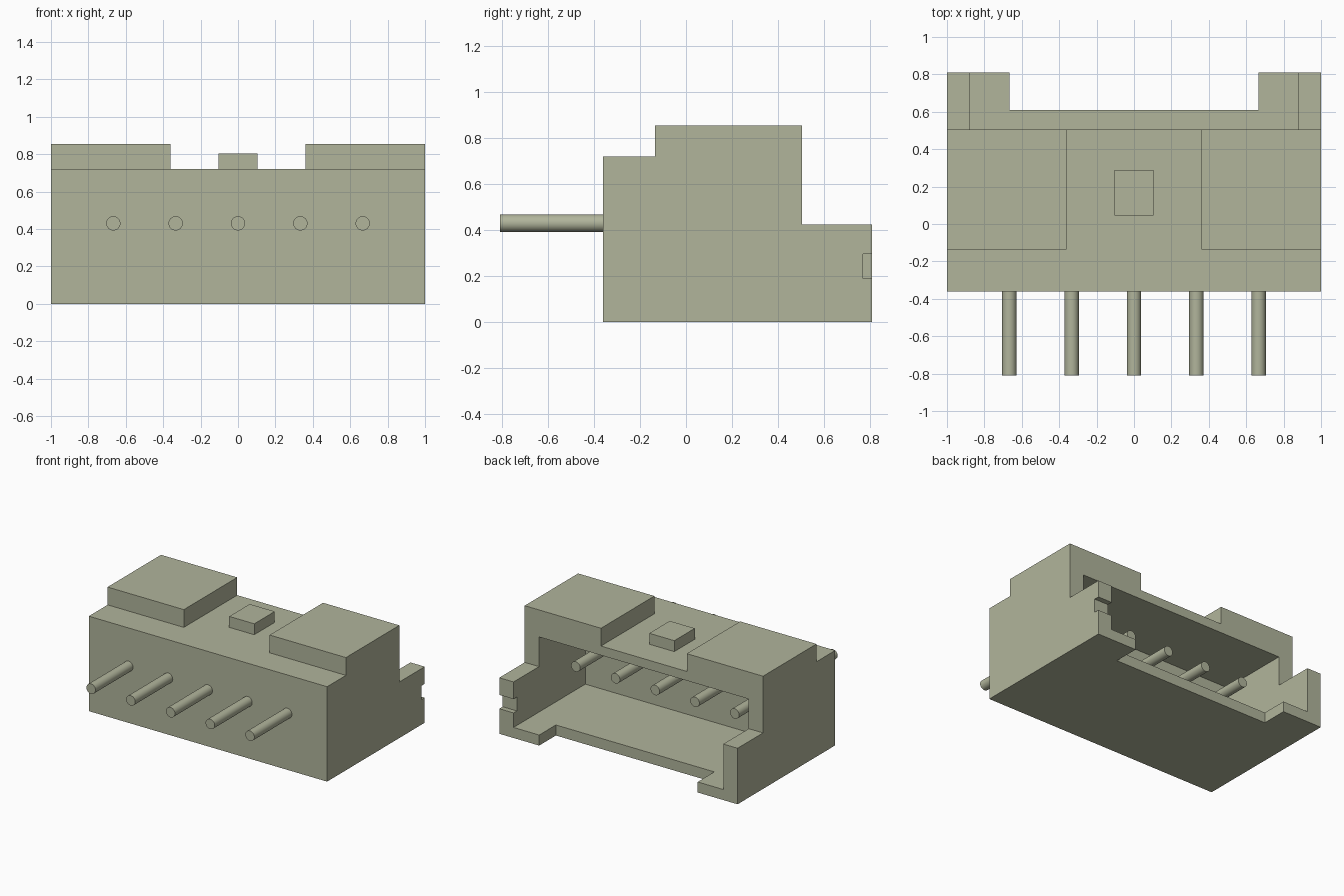
import bpy
import bmesh
import math

if "Cube" in bpy.data.objects:
    bpy.data.objects.remove(bpy.data.objects["Cube"], do_unlink=True)

# One flat colour for everything
COLOUR = (0.44, 0.46, 0.33, 1.0)
mat = bpy.data.materials.new("sage_plastic")
mat.use_nodes = True
mat.diffuse_color = COLOUR
bsdf = mat.node_tree.nodes["Principled BSDF"]
bsdf.inputs["Base Color"].default_value = COLOUR
bsdf.inputs["Roughness"].default_value = 0.6


def make_object(name, bm):
    bmesh.ops.recalc_face_normals(bm, faces=bm.faces)
    mesh = bpy.data.meshes.new(name)
    bm.to_mesh(mesh)
    bm.free()
    mesh.materials.append(mat)
    obj = bpy.data.objects.new(name, mesh)
    bpy.context.collection.objects.link(obj)
    return obj


def extrude_profile(name, yz, x0, x1):
    """Extrude a side outline of (y, z) points along x."""
    bm = bmesh.new()
    face = bm.faces.new([bm.verts.new((x0, y, z)) for y, z in yz])
    ext = bmesh.ops.extrude_face_region(bm, geom=[face])
    verts = [g for g in ext["geom"] if isinstance(g, bmesh.types.BMVert)]
    bmesh.ops.translate(bm, verts=verts, vec=(x1 - x0, 0, 0))
    return make_object(name, bm)


def box(name, x, y, z):
    return extrude_profile(
        name, [(y[0], z[0]), (y[1], z[0]), (y[1], z[1]), (y[0], z[1])], *x)


def cut(obj, name, x, y, z):
    """Subtract a box from obj, then discard the cutter."""
    cutter = box(name, x, y, z)
    cutter.hide_render = True
    mod = obj.modifiers.new(name, 'BOOLEAN')
    mod.operation = 'DIFFERENCE'
    mod.solver = 'EXACT'
    mod.object = cutter
    bpy.context.view_layer.objects.active = obj
    bpy.ops.object.modifier_apply(modifier=mod.name)
    bpy.data.objects.remove(cutter, do_unlink=True)


# Housing: stepped side outline over the full width
housing = extrude_profile("housing", [
    (-0.36, 0), (0.81, 0), (0.81, 0.425), (0.505, 0.425),
    (0.505, 0.855), (-0.135, 0.855), (-0.135, 0.72), (-0.36, 0.72)], -1, 1)

# Channel between the two raised pads
cut(housing, "roof_channel", (-0.36, 0.36), (-0.135, 1), (0.72, 1))
# Socket cavity, open at the back
cut(housing, "socket_cavity", (-0.88, 0.88), (-0.05, 1), (0.08, 0.65))
# Floor set back between the end tabs
cut(housing, "floor_setback", (-0.665, 0.665), (0.61, 1), (-0.2, 0.3))
# Small keying notch in one side wall
cut(housing, "wall_notch", (0.8, 1.2), (0.77, 1), (0.19, 0.295))

# Locating bump on the roof
box("roof_bump", (-0.105, 0.105), (0.045, 0.29), (0.71, 0.803))

# Row of contact pins passing through the front wall
PIN_START, PIN_END = -0.81, 0.37
for i in range(5):
    bpy.ops.mesh.primitive_cylinder_add(
        vertices=32, radius=0.038, depth=PIN_END - PIN_START,
        location=((i - 2) / 3, (PIN_START + PIN_END) / 2, 0.43),
        rotation=(math.pi / 2, 0, 0))
    pin = bpy.context.object
    pin.name = f"contact_pin_{i + 1}"
    pin.data.materials.append(mat)
    bpy.ops.object.shade_smooth_by_angle(angle=math.radians(30))
